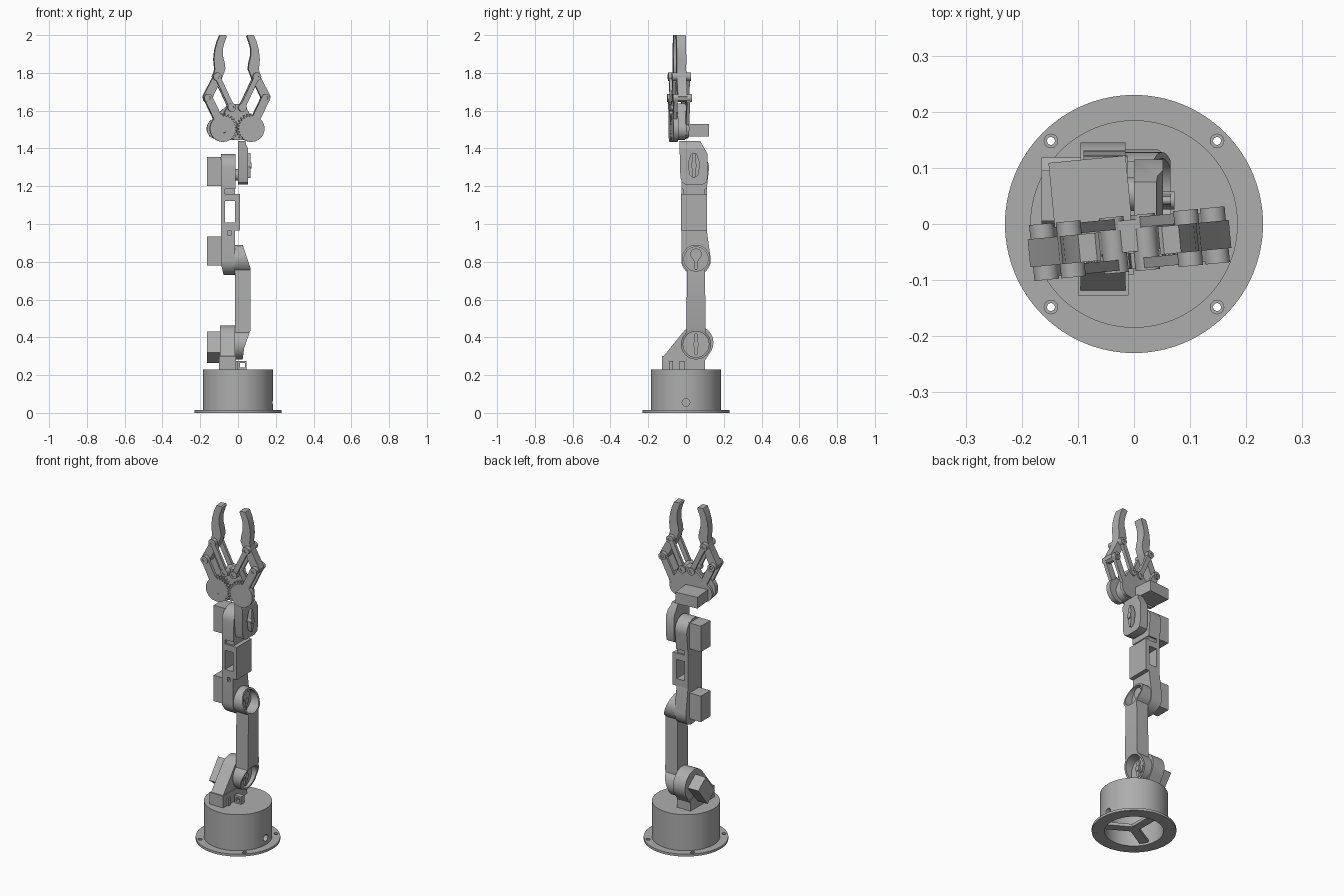
import bpy, bmesh
from math import pi, sin, cos, radians
from mathutils import Matrix, Vector
from mathutils.geometry import convex_hull_2d

if "Cube" in bpy.data.objects:
    bpy.data.objects.remove(bpy.data.objects["Cube"])

GREY = (0.42, 0.42, 0.42, 1)
grey = bpy.data.materials.new("light grey plastic")
grey.use_nodes = True
grey.diffuse_color = GREY
grey.node_tree.nodes["Principled BSDF"].inputs["Base Color"].default_value = GREY


def arc(cx, cy, r, a0=0, a1=360, n=40):
    return [(cx + r * cos(radians(a0 + (a1 - a0) * i / n)),
             cy + r * sin(radians(a0 + (a1 - a0) * i / n))) for i in range(n + (a1 - a0 < 360))]


def rect(x0, x1, y0, y1):
    return [(x0, y0), (x1, y0), (x1, y1), (x0, y1)]


def hull(*circles, extra=()):
    pts = [p for c in circles for p in arc(*c)] + list(extra)
    return [pts[i] for i in convex_hull_2d([Vector(p) for p in pts])]


def prism(name, pts, axis, lo, hi, place=None):
    """Extrude a 2D outline along an axis."""
    put = {"x": lambda a, b, d: (d, a, b), "y": lambda a, b, d: (a, d, b),
           "z": lambda a, b, d: (a, b, d)}[axis]
    bm = bmesh.new()
    low, high = ([bm.verts.new(put(a, b, d)) for a, b in pts] for d in (lo, hi))
    bm.faces.new(low)
    bm.faces.new(high)
    for i in range(len(pts)):
        j = (i + 1) % len(pts)
        bm.faces.new((low[i], low[j], high[j], high[i]))
    bmesh.ops.recalc_face_normals(bm, faces=bm.faces)
    mesh = bpy.data.meshes.new(name)
    bm.to_mesh(mesh)
    bm.free()
    if place:
        mesh.transform(place)
    mesh.materials.append(grey)
    obj = bpy.data.objects.new(name, mesh)
    bpy.context.collection.objects.link(obj)
    return obj


def cut(obj, *tools, mode="DIFFERENCE"):
    for tool in tools:
        mod = obj.modifiers.new("cut", "BOOLEAN")
        mod.operation, mod.solver, mod.object = mode, "EXACT", tool
        bpy.context.view_layer.objects.active = obj
        bpy.ops.object.modifier_apply(modifier=mod.name)
        bpy.data.objects.remove(tool)
    return obj


# Hollow base with screw holes, cable hole and inner spokes
flange = prism("base_flange", arc(0, 0, 0.23, n=96), "z", 0, 0.014)
cut(flange, prism("cutter", arc(0, 0, 0.16, n=96), "z", -0.1, 0.1))
for sx in (-1, 1):
    for sy in (-1, 1):
        spot = (sx * 0.148, sy * 0.148)
        cut(flange, prism("cutter", arc(*spot, 0.007), "z", -0.1, 0.1),
            prism("cutter", arc(*spot, 0.012), "z", 0.007, 0.1))
drum = prism("base_drum", arc(0, 0, 0.185, n=96), "z", 0.01, 0.23)
cut(drum, prism("cutter", arc(0, 0, 0.16, n=96), "z", -0.1, 0.215),
    prism("cutter", arc(0, 0.055, 0.02), "x", 0.1, 0.3))
for k in range(3):
    prism("base_spoke", rect(0, 0.165, -0.025, 0.025), "z", 0.012, 0.03,
          Matrix.Rotation(pi / 2 + k * 2 * pi / 3, 4, "Z"))

# Shoulder bracket
prism("shoulder_bracket", hull((0.055, 0.372, 0.09),
      extra=rect(-0.127, 0.06, 0.22, 0.29)), "x", -0.095, -0.015)
prism("shoulder_foot", rect(-0.127, 0.1, 0.225, 0.3), "x", -0.1, -0.01)
prism("shoulder_clip", rect(-0.09, -0.07, 0.23, 0.275), "x", -0.03, 0)
clip = prism("cable_clip", rect(0, 0.045, 0.23, 0.275), "y", -0.035, -0.005)
cut(clip, prism("cutter", rect(0.01, 0.036, 0.24, 0.264), "y", -0.1, 0.1))

# Joint servos beside the arm
tilt = Matrix.Translation((0, 0.04, 0.348)) @ Matrix.Rotation(radians(-38), 4, "X")
prism("shoulder_servo", rect(-0.045, 0.045, -0.07, 0.07), "x", -0.165, -0.09, tilt)
for name, z in (("elbow_servo", 0.78), ("wrist_servo", 1.2)):
    prism(name, rect(0.005, 0.095, z, z + 0.155), "x", -0.165, -0.08)
    prism(name + "_shaft", arc(0.053, z + 0.06, 0.03), "x", -0.03, 0.02)
prism("shoulder_servo_shaft", arc(0.053, 0.363, 0.03), "x", -0.03, 0.01)


# Servo horns shown in the recesses
def horn(name, y, z, length, x0, x1):
    prism(name + "_horn", hull((y, z - length, 0.007), (y, z, 0.013),
                               (y, z + length, 0.007)), "x", x0, x1)
    prism(name + "_hub", arc(y, z, 0.016), "x", x0, x1 + 0.006)


# Upper arm: dog-bone side outline trimmed by a bowed front outline
LOW, HIGH = (0.053, 0.363), (0.053, 0.815)
arm = prism("upper_arm", arc(*LOW, 0.08, 130, 410) + arc(*HIGH, 0.075, -51, 231), "x", -0.015, 0.2)
bow = [(-0.1, 0.25), (0.02, 0.25), (0.033, 0.345), (0.065, 0.435),
       (0.065, 0.77), (0.028, 0.88), (0.024, 0.92), (-0.1, 0.92)]
cut(arm, prism("cutter", bow, "y", -0.3, 0.3), mode="INTERSECT")
for spot, r, name in ((LOW, 0.068, "shoulder"), (HIGH, 0.064, "elbow")):
    cut(arm, prism("cutter", arc(*spot, r), "x", 0.006, 0.2))
    horn(name, *spot, 0.052, 0.004, 0.018)

# Forearm: two end brackets joined by an open box
elbow = prism("elbow_bracket", hull((0.053, 0.808, 0.078),
              extra=rect(-0.025, 0.11, 0.9, 0.967)), "x", -0.09, -0.015)
cut(elbow, prism("cutter", rect(-0.052, -0.036, 0.94, 0.975), "y", -0.05, 0.0),
    prism("cutter", [(-0.1, 0.7), (-0.07, 0.7), (-0.092, 0.8), (-0.1, 0.8)], "y", -0.3, 0.3))
prism("wrist_bracket", hull((0.05, 1.298, 0.072),
      extra=rect(-0.025, 0.11, 1.185, 1.25)), "x", -0.09, -0.012)
prism("forearm_left_wall", rect(-0.027, 0.112, 0.965, 1.16), "x", -0.015, 0.01)
prism("forearm_right_wall", rect(-0.025, 0.11, 0.965, 1.19), "x", -0.09, -0.068)
for z0, z1 in ((0.965, 1.007), (1.122, 1.16)):
    prism("forearm_cross_plate", rect(-0.025, 0.11, z0, z1), "x", -0.08, -0.005)
prism("forearm_neck", rect(-0.015, 0.1, 1.15, 1.2), "x", -0.065, -0.015)

# Wrist link with a recess for the horn
wrist = prism("wrist_link", [(-0.03, 1.25), (-0.022, 1.22), (0, 1.208), (0.085, 1.208),
              (0.108, 1.22), (0.115, 1.25), (0.115, 1.37), (0.075, 1.44), (-0.035, 1.44)],
              "x", 0, 0.052)
cut(wrist, prism("cutter", hull((0.042, 1.27, 0.022), (0.042, 1.315, 0.03),
                                (0.042, 1.36, 0.016)), "x", 0.02, 0.2),
    prism("cutter", [(0.1, 1.32), (0.1, 1.5), (0.035, 1.5), (0.042, 1.42)], "y", -0.3, 0.3))
horn("wrist", 0.042, 1.31, 0.06, 0.015, 0.066)

# Gripper, turned slightly about the vertical
G = Matrix.Translation((-0.008, -0.035, 0)) @ Matrix.Rotation(radians(5.5), 4, "Z")
prism("gripper_block", hull((-0.045, 1.5, 0.055), (0.045, 1.5, 0.055), (-0.028, 1.61, 0.024),
                            (0.028, 1.61, 0.024)), "y", -0.015, 0.025, G)
prism("gripper_plate", hull((-0.1, 1.505, 0.055), (0.06, 1.505, 0.05), (-0.028, 1.61, 0.026),
                            (0.028, 1.61, 0.026)), "y", 0.025, 0.042, G)
prism("gripper_servo", rect(-0.13, 0.008, 1.463, 1.53), "y", 0.04, 0.157, G)

GEAR, OUTER, INNER, PIVOT = (0.075, 1.505), (0.153, 1.667), (0.105, 1.78), (0.028, 1.617)
FINGER = [(0.09, 2.0), (0.105, 1.965), (0.117, 1.92), (0.122, 1.87), (0.117, 1.82),
          (0.128, 1.775), (0.18, 1.675), (0.175, 1.655), (0.16, 1.645), (0.14, 1.648),
          (0.082, 1.765), (0.061, 1.82), (0.064, 1.85), (0.074, 1.89), (0.074, 1.93),
          (0.066, 1.96), (0.053, 1.995), (0.06, 2.0)]


def gear_outline(cx, cz, phase):
    """Round outline with teeth on the meshing side only."""
    pts, n = [], 26
    for i in range(n * 4):
        a = 2 * pi * i / (n * 4) + phase * pi / n
        toothed = cos(a - radians(150)) > 0.25
        r = (0.08 if i % 4 < 2 else 0.066) if toothed else 0.07
        pts.append((cx + r * cos(a), cz + r * sin(a)))
    return pts


for side, s in (("left", 1), ("right", -1)):
    def part(name, pts, y0, y1):
        return prism(side + "_" + name, [(s * a, b) for a, b in pts], "y", y0, y1, G)

    def bar(p, q, r):
        return hull((*p, r), (*q, r))

    part("finger", FINGER, -0.025, 0.025)
    gear = part("gear", gear_outline(*GEAR, s > 0), -0.045, -0.017)
    hole = bar((0.07, 1.49), (0.082, 1.525), 0.008) if s < 0 else arc(*GEAR, 0.008)
    cut(gear, part("cutter", hole, -0.1, -0.035))
    part("gear_arm", bar(GEAR, OUTER, 0.022), -0.045, -0.025)
    part("rear_arm", bar(GEAR, OUTER, 0.02), 0.025, 0.042)
    for y0, y1 in ((-0.046, -0.027), (0.027, 0.046)):
        part("inner_link", bar(PIVOT, INNER, 0.014), y0, y1)
    for pin in (PIVOT, INNER, OUTER):
        boss = part("pivot_boss", arc(*pin, 0.022), -0.05, 0.05)
        cut(boss, part("cutter", arc(*pin, 0.009), -0.1, -0.04),
            part("cutter", arc(*pin, 0.009), 0.04, 0.1))

# Smooth curved walls, keep sharp edges
bpy.ops.object.select_all(action="DESELECT")
for obj in bpy.context.collection.objects:
    if obj.type == "MESH" and obj.data.materials and obj.data.materials[0] == grey:
        obj.select_set(True)
        bpy.context.view_layer.objects.active = obj
bpy.ops.object.shade_smooth_by_angle(angle=radians(30))
